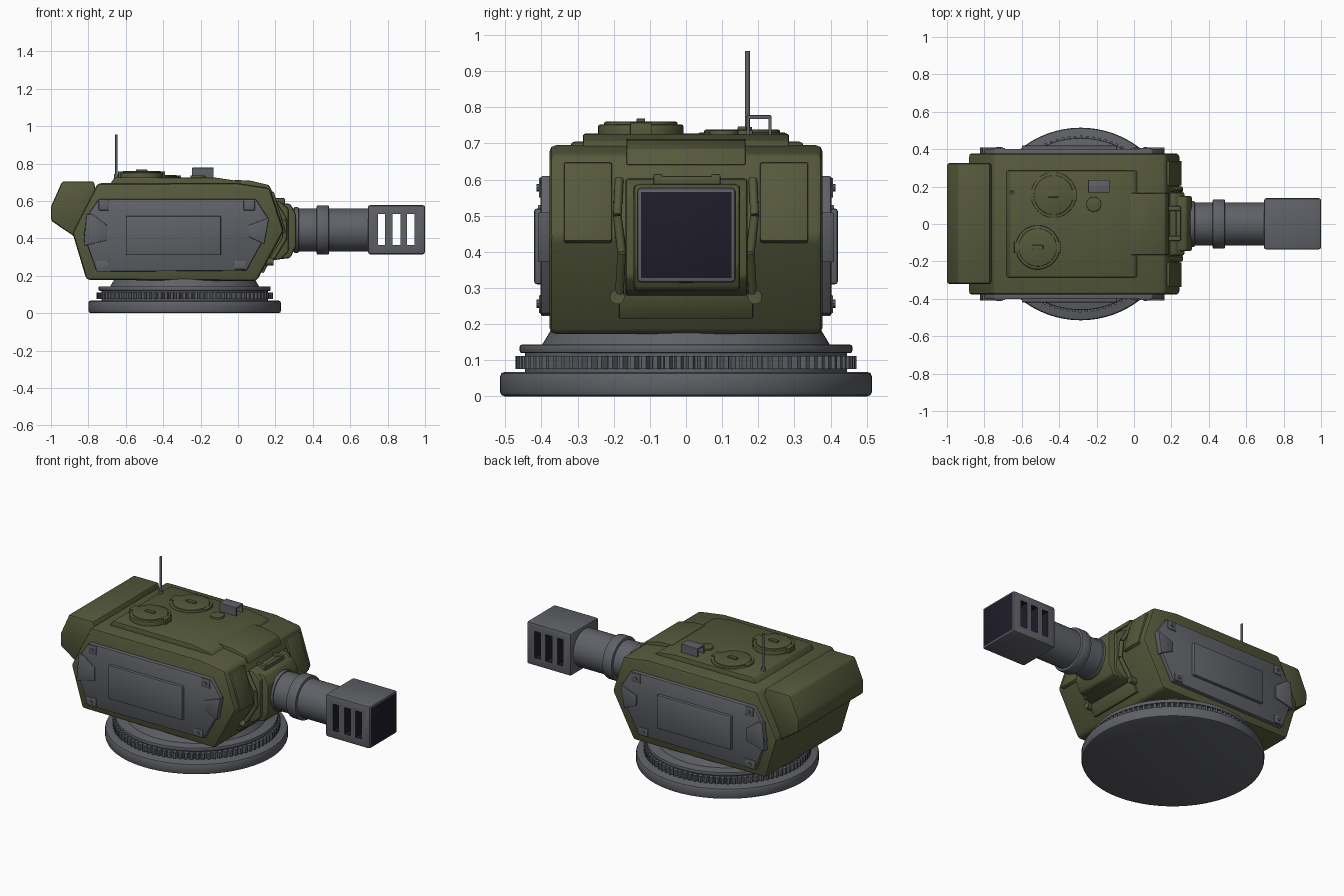
import bpy, bmesh, math
from mathutils import Vector, Matrix

if "Cube" in bpy.data.objects:
    bpy.data.objects.remove(bpy.data.objects["Cube"])


def material(name, rgb):
    m = bpy.data.materials.new(name)
    m.diffuse_color = (*rgb, 1)
    m.use_nodes = True
    m.node_tree.nodes["Principled BSDF"].inputs["Base Color"].default_value = m.diffuse_color
    return m


GREEN = material("olive green", (0.092, 0.10, 0.044))
GREY = material("steel grey", (0.115, 0.12, 0.135))
DARK = material("bore black", (0.013, 0.012, 0.022))


def finish(name, bm, mat, bevel=0, seg=2):
    bmesh.ops.recalc_face_normals(bm, faces=bm.faces)
    if bevel:
        edges = [e for e in bm.edges if e.calc_face_angle(0) > 0.3]
        bmesh.ops.bevel(bm, geom=edges, offset=bevel, segments=seg, profile=0.5, affect='EDGES')
    me = bpy.data.meshes.new(name)
    bm.to_mesh(me)
    bm.free()
    me.materials.append(mat)
    ob = bpy.data.objects.new(name, me)
    bpy.context.collection.objects.link(ob)
    return ob


def prism(name, pts, y0, y1, mat, bevel=0, seg=2):
    """Extrude an xz outline from y0 to y1."""
    bm = bmesh.new()
    f = bm.faces.new([bm.verts.new((x, y0, z)) for x, z in pts])
    r = bmesh.ops.extrude_face_region(bm, geom=[f])
    for v in r["geom"]:
        if isinstance(v, bmesh.types.BMVert):
            v.co.y = y1
    return finish(name, bm, mat, bevel, seg)


def box(name, x, y, z, mat, bevel=0):
    return prism(name, [(x[0], z[0]), (x[1], z[0]), (x[1], z[1]), (x[0], z[1])], y[0], y[1], mat, bevel)


def rod(name, p, q, r, mat, sides=48, bevel=0, r2=None):
    p, q = Vector(p), Vector(q)
    bm = bmesh.new()
    rot = (q - p).to_track_quat('Z', 'Y').to_matrix().to_4x4()
    bmesh.ops.create_cone(bm, cap_ends=True, segments=sides, radius1=r, radius2=r2 or r,
                          depth=(q - p).length, matrix=Matrix.Translation((p + q) / 2) @ rot)
    return finish(name, bm, mat, bevel)


def disc(name, x, y, z0, z1, r, mat, bevel=0, sides=48, r2=None):
    return rod(name, (x, y, z0), (x, y, z1), r, mat, sides, bevel, r2)


# Turntable base
BX = -0.285
disc("base_disc", BX, 0, 0, 0.068, 0.515, GREY, 0.014, 72)
disc("ring_core", BX, 0, 0.06, 0.13, 0.445, GREY, 0, 72)
disc("ring_plate", BX, 0, 0.12, 0.143, 0.46, GREY, 0.005, 72)
disc("neck", BX, 0, 0.14, 0.19, 0.40, GREY, 0, 72, 0.37)

# Gear ring
bm = bmesh.new()
N = 90
ring = []
for i in range(N):
    for k, r in ((0, 0.452), (0.2, 0.472), (0.6, 0.472), (0.8, 0.452)):
        a = 2 * math.pi * (i + k) / N
        ring.append(bm.verts.new((BX + r * math.cos(a), r * math.sin(a), 0.076)))
r = bmesh.ops.extrude_face_region(bm, geom=[bm.faces.new(ring)])
for v in r["geom"]:
    if isinstance(v, bmesh.types.BMVert):
        v.co.z = 0.112
finish("gear_ring", bm, GREY)

# Hull, rear bustle and roof
prism("hull", [(-0.81, 0.178), (0.10, 0.172), (0.245, 0.44), (0.17, 0.67), (0.0, 0.695),
               (-0.75, 0.695), (-0.885, 0.43)], -0.378, 0.378, GREEN, 0.018)
prism("bustle", [(-0.77, 0.705), (-0.94, 0.705), (-1.0, 0.57), (-1.0, 0.495), (-0.86, 0.40),
                 (-0.74, 0.55)], -0.32, 0.325, GREEN, 0.012)
prism("roof_plate", [(-0.69, 0.68), (-0.66, 0.727), (-0.12, 0.725), (0.0, 0.707), (0.03, 0.68)],
      -0.285, 0.285, GREEN, 0.006)
prism("roof_front_plate", [(-0.02, 0.69), (-0.02, 0.713), (0.07, 0.708), (0.165, 0.685), (0.19, 0.64),
                           (0.12, 0.64)], -0.165, 0.165, GREEN, 0.005)

# Hatches and sight
for n, x, y, r, z in (("rear_hatch", -0.515, -0.125, 0.118, 0.76), ("side_hatch", -0.43, 0.155, 0.122, 0.738)):
    disc(n + "_rim", x, y, 0.70, z - 0.008, r, GREEN, 0.005)
    disc(n + "_lid", x, y, 0.70, z, r * 0.86, GREEN, 0.004)
    box(n + "_handle", (x - 0.03, x + 0.03), (y - 0.012, y + 0.012), (z - 0.01, z + 0.009), GREEN, 0.003)
    for s in (-1, 1):
        box(n + "_hinge", (x + s * 0.11 - 0.016, x + s * 0.11 + 0.016), (y - 0.03, y + 0.03),
            (0.70, z - 0.002), GREEN, 0.003)
disc("roof_cap", -0.215, 0.105, 0.70, 0.737, 0.04, GREEN, 0.004, 32)
box("sight_top", (-0.245, -0.13), (0.168, 0.236), (0.767, 0.778), GREY, 0.002)
for y in (0.168, 0.228):
    box("sight_wall", (-0.245, -0.13), (y, y + 0.008), (0.715, 0.772), GREY)
disc("antenna_foot", -0.65, 0.17, 0.70, 0.745, 0.012, GREY, 0, 16)
disc("antenna", -0.65, 0.17, 0.70, 0.955, 0.007, GREY, 0, 12)

# Parts mirrored left and right
for s in (-1, 1):
    prism("side_armour", [(-0.745, 0.61), (0.095, 0.61), (0.16, 0.51), (0.14, 0.40), (0.045, 0.228),
                          (-0.755, 0.222), (-0.825, 0.42), (-0.80, 0.53)], s * 0.36, s * 0.402, GREY, 0.006)
    box("side_panel", (-0.60, -0.09), (s * 0.39, s * 0.42), (0.31, 0.52), GREY, 0.008)
    prism("rear_chevron", [(-0.81, 0.53), (-0.78, 0.53), (-0.70, 0.47), (-0.70, 0.39), (-0.825, 0.36)],
          s * 0.37, s * 0.41, GREY, 0.004)
    prism("front_chevron", [(0.165, 0.51), (0.055, 0.47), (0.055, 0.41), (0.14, 0.37)],
          s * 0.37, s * 0.41, GREY, 0.004)
    for x0, x1, z0, z1 in ((-0.745, -0.69, 0.55, 0.605), (-0.76, -0.69, 0.23, 0.28),
                           (0.03, 0.09, 0.55, 0.605), (-0.02, 0.04, 0.235, 0.28)):
        box("corner_plate", (x0, x1), (s * 0.39, s * 0.407), (z0, z1), GREY, 0.003)
        xm, zm = (x0 + x1) / 2, (z0 + z1) / 2
        rod("bolt", (xm, s * 0.395, zm), (xm, s * 0.413, zm), 0.01, GREY, 8)
    prism("cheek_plate", [(0.16, 0.645), (0.192, 0.648), (0.256, 0.43), (0.22, 0.42)],
          s * 0.205, s * 0.338, GREEN, 0.006)
    hose = [(0.19, s * 0.185, 0.60), (0.25, s * 0.19, 0.50), (0.25, s * 0.178, 0.40), (0.17, s * 0.185, 0.27)]
    for p, q in zip(hose, hose[1:]):
        rod("hose", p, q, 0.012, GREEN, 12)
    rod("hose_clamp", (0.14, s * 0.19, 0.275), (0.19, s * 0.19, 0.275), 0.02, GREEN, 16)
prism("lower_front_plate", [(0.11, 0.22), (0.137, 0.215), (0.172, 0.28), (0.14, 0.29)],
      -0.185, 0.185, GREEN, 0.004)

# Mantlet
prism("mantlet_base", [(0.12, 0.61), (0.22, 0.60), (0.27, 0.56), (0.27, 0.33), (0.23, 0.29), (0.12, 0.27)],
      -0.168, 0.17, GREEN, 0.01)
prism("mantlet", [(0.15, 0.595), (0.28, 0.585), (0.31, 0.53), (0.31, 0.36), (0.28, 0.295), (0.15, 0.28)],
      -0.145, 0.15, GREEN, 0.012)
for y in (-0.09, 0.07):
    box("mantlet_lug", (0.17, 0.25), (y, y + 0.025), (0.58, 0.615), GREEN, 0.004)
box("mantlet_bar", (0.225, 0.25), (-0.09, 0.095), (0.58, 0.61), GREEN, 0.004)

# Barrel
GZ = 0.445
rod("barrel", (0.27, 0, GZ), (0.74, 0, GZ), 0.115, GREY, 48)
rod("barrel_root", (0.30, 0, GZ), (0.325, 0, GZ), 0.122, GREY, 48, 0.004)
rod("barrel_collar", (0.42, 0, GZ), (0.487, 0, GZ), 0.132, GREY, 48, 0.008)

# Muzzle brake with three through slots, dark inside and at the mouth
muzzle = box("muzzle_brake", (0.695, 1.0), (-0.136, 0.138), (0.315, 0.578), GREY, 0.012)
muzzle.data.materials.append(DARK)
for x0, x1 in ((0.748, 0.787), (0.826, 0.868), (0.903, 0.945)):
    cutter = box("slot_cutter", (x0, x1), (-0.3, 0.3), (0.365, 0.53), GREY)
    cutter.hide_render = True
    mod = muzzle.modifiers.new("slot", 'BOOLEAN')
    mod.object, mod.operation, mod.solver = cutter, 'DIFFERENCE', 'EXACT'
    bpy.context.view_layer.objects.active = muzzle
    bpy.ops.object.modifier_apply(modifier=mod.name)
    bpy.data.objects.remove(cutter)
for f in muzzle.data.polygons:
    c = f.center
    inside = c.x > 0.72 and abs(c.y) < 0.1 and abs(c.z - GZ) < 0.1
    f.material_index = 1 if inside else 0

# Smooth rounded surfaces, keep hard edges
for ob in list(bpy.context.scene.objects):
    ob.select_set(True)
    bpy.context.view_layer.objects.active = ob
bpy.ops.object.shade_smooth_by_angle(angle=math.radians(35))
